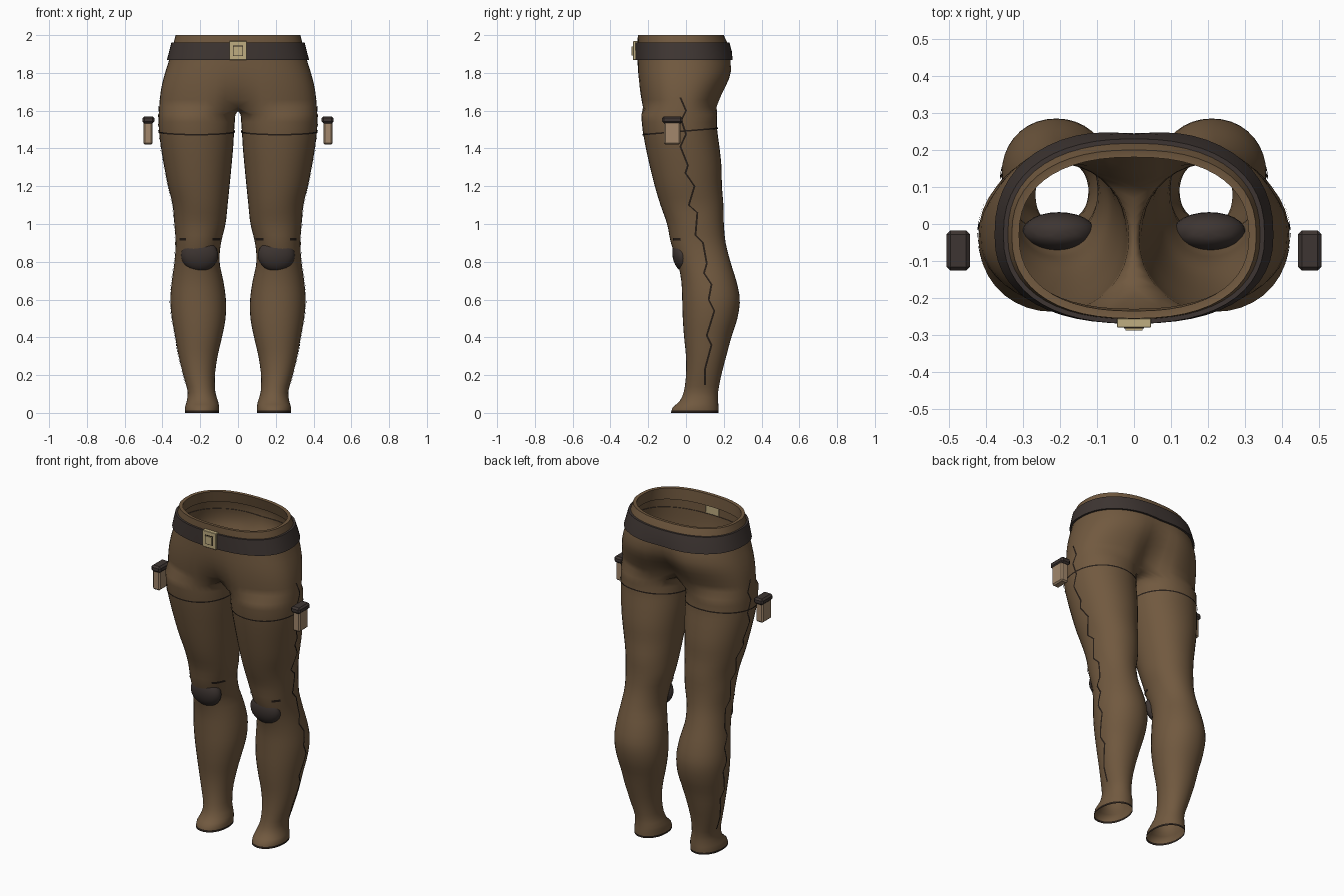
import bpy, bmesh, math
from mathutils import Vector
from mathutils.bvhtree import BVHTree

if "Cube" in bpy.data.objects:
    bpy.data.objects.remove(bpy.data.objects["Cube"])


def material(name, rgb):
    m = bpy.data.materials.new(name)
    m.diffuse_color = (*rgb, 1)
    m.use_nodes = True
    m.node_tree.nodes["Principled BSDF"].inputs["Base Color"].default_value = m.diffuse_color
    return m


BROWN = material("brown cloth", (0.165, 0.100, 0.050))
LEATHER = material("dark leather", (0.048, 0.036, 0.032))
SEAM = material("seam thread", (0.020, 0.013, 0.009))
BRASS = material("pale brass", (0.52, 0.42, 0.22))
TAN = material("tan pouch", (0.36, 0.245, 0.15))


def finish(name, bm, mats, mirror=True, angle=40):
    me = bpy.data.meshes.new(name)
    bm.to_mesh(me)
    bm.free()
    ob = bpy.data.objects.new(name, me)
    bpy.context.collection.objects.link(ob)
    for m in mats:
        me.materials.append(m)
    bpy.ops.object.select_all(action='DESELECT')
    ob.select_set(True)
    bpy.context.view_layer.objects.active = ob
    bpy.ops.object.shade_smooth_by_angle(angle=math.radians(angle))
    if mirror:
        mod = ob.modifiers.new("mirror", 'MIRROR')
        mod.merge_threshold = 0.0005
    return ob


def sample(table, z):
    """Smooth interpolation of table rows (first column is height)."""
    n = len(table)
    i = max(k for k in range(n - 1) if table[k][0] <= z + 1e-6 or k == 0)
    a, b = table[i], table[i + 1]
    p, q = table[max(i - 1, 0)], table[min(i + 2, n - 1)]
    h = b[0] - a[0]
    t = (z - a[0]) / h
    out = []
    for c in range(1, len(a)):
        ma = (b[c] - p[c]) / (b[0] - p[0]) * h
        mb = (q[c] - a[c]) / (q[0] - a[0]) * h
        out.append((2*t**3 - 3*t**2 + 1) * a[c] + (t**3 - 2*t**2 + t) * ma
                   + (3*t**2 - 2*t**3) * b[c] + (t**3 - t**2) * mb)
    return out


def power(v, n):
    return math.copysign(abs(v) ** (2 / n), v) if abs(v) > 1e-6 else 0.0


# leg: height, inner x, outer x, front y, back y
LEG = [(0, .10, .28, -.08, .172), (.03, .10, .28, -.07, .172),
       (.06, .105, .272, -.035, .17), (.11, .12, .266, -.012, .17),
       (.2, .122, .29, 0, .187), (.3, .108, .314, 0, .213),
       (.4, .085, .332, -.01, .24), (.5, .066, .35, -.017, .272),
       (.6, .064, .358, -.02, .285), (.7, .078, .35, -.025, .266),
       (.8, .098, .336, -.045, .235), (.9, .09, .33, -.08, .21),
       (1.0, .066, .337, -.1, .2), (1.1, .055, .346, -.135, .198),
       (1.2, .045, .37, -.165, .19), (1.3, .035, .39, -.19, .188),
       (1.4, .026, .407, -.212, .178), (1.5, .02, .419, -.23, .165),
       (1.58, .014, .42, -.237, .165)]
# hips: height, half width, front y, back y, front dent, back cleft
HIP = [(1.62, .417, -.24, .175, .07, .08), (1.68, .412, -.248, .2, .035, .07),
       (1.74, .402, -.254, .23, .015, .05), (1.8, .386, -.257, .25, .005, .03),
       (1.87, .364, -.257, .243, 0, .01), (1.94, .346, -.257, .225, 0, 0),
       (2.0, .33, -.255, .2, 0, 0)]
N, ARC = 36, 27


def leg_ring(z):
    xi, xo, yf, yb = sample(LEG, z)
    pts = []
    for j in range(N):
        a = math.radians(-130 + 10 * j)
        pts.append(Vector(((xi + xo) / 2 + (xo - xi) / 2 * power(math.cos(a), 2.1),
                           (yf + yb) / 2 + (yb - yf) / 2 * power(math.sin(a), 2.1), z)))
    return pts


def hip_arc(z, off=0.0):
    X, yf, yb, df, db = sample(HIP, z)
    pts = []
    for j in range(ARC):
        a = math.radians(-90 + 180 * j / (ARC - 1))
        x = (X + off) * power(math.cos(a), 2.35)
        s = power(math.sin(a), 2.35)
        if s < 0:
            y = -.03 + s * (-.03 - yf + off) + df * math.exp(-(x / .08) ** 2)
        else:
            y = -.03 + s * (yb + .03 + off) - db * math.exp(-(x / .09) ** 2)
        pts.append(Vector((x, y, z)))
    return pts


def loft(bm, rings, closed):
    for lo, hi in zip(rings, rings[1:]):
        n = min(len(lo), len(hi))
        for j in range(n if closed else n - 1):
            k = (j + 1) % n
            bm.faces.new((lo[j], lo[k], hi[k], hi[j]))


# trousers: open leg tube, crotch saddle, hip shell and folded waist rim
bm = bmesh.new()
add = lambda pts: [bm.verts.new(p) for p in pts]
heights = [0, .012, .03, .045, .06, .085, .11] + [.14 + .04 * i for i in range(37)]
legs = [add(leg_ring(z)) for z in heights]
arc = hip_arc(1.62)
saddle = []
for j in range(1, N - ARC + 1):
    t = j / (N - ARC + 1)
    p = arc[-1].lerp(arc[0], t)
    saddle.append(Vector((0, p.y, 1.62 - .022 * math.sin(math.pi * t))))
crotch = add(arc + saddle)
loft(bm, legs + [crotch], True)
hips = [crotch[:ARC]] + [add(hip_arc(1.62 + .038 * i)) for i in range(1, 11)]
hips += [add(hip_arc(z, o)) for z, o in ((1.999, -.003), (1.999, -.02), (1.93, -.028))]
loft(bm, hips, False)
for f in bm.faces:
    f.material_index = 1 if f.calc_center_median().z < .012 else 0
bm.normal_update()
tree = BVHTree.FromBMesh(bm)
finish("trousers", bm, [BROWN, SEAM], angle=60)


def surface_strip(name, pairs, lift=.004):
    """Thin ribbon laid on the cloth; pairs are (origin, origin, direction)."""
    bm = bmesh.new()
    prev = None
    for a, b, d in pairs:
        d = Vector(d).normalized()
        hits = [tree.ray_cast(Vector(o), d)[0] for o in (a, b)]
        if None in hits:
            prev = None
            continue
        cur = [bm.verts.new(h - d * lift) for h in hits]
        if prev:
            bm.faces.new((prev[0], prev[1], cur[1], cur[0]))
        prev = cur
    return finish(name, bm, [SEAM])


# zigzag outer seam
zig = [(-.03, 1.67), (0, 1.6), (-.025, 1.55), (0, 1.475), (-.03, 1.41), (.01, 1.31),
       (-.003, 1.27), (.045, 1.2), (.015, 1.1), (.06, 1.06), (.05, .94), (.09, .9),
       (.11, .79), (.095, .74), (.135, .68), (.12, .6), (.15, .54), (.11, .41),
       (.135, .36), (.1, .23), (.1, .12)]
pairs = []
for (y0, z0), (y1, z1) in zip(zig, zig[1:]):
    for i in range(4):
        y, z = y0 + (y1 - y0) * i / 4, z0 + (z1 - z0) * i / 4
        pairs.append(((1, y - .005, z), (1, y + .005, z), (-1, 0, 0)))
surface_strip("side_seam", pairs)

# thigh seam, rising slightly to the back
pairs = []
for i in range(73):
    a = math.radians(5 * i)
    c, s = math.cos(a), math.sin(a)
    z = 1.49 + .017 * s
    o = (.22 + c, -.03 + s)
    pairs.append(((*o, z - .004), (*o, z + .004), (-c, -s, 0)))
surface_strip("thigh_seam", pairs)

# short strap ends beside the knee pads
for label, x0, x1 in (("inner", .092, .135), ("outer", .275, .31)):
    surface_strip(label + "_knee_strap",
                  [((x0 + (x1 - x0) * i / 4, -1, .912), (x0 + (x1 - x0) * i / 4, -1, .926), (0, 1, 0))
                   for i in range(5)], .006)

# belt
bm = bmesh.new()
rings = [[bm.verts.new(p) for p in hip_arc(z, o)] for z, o in
         ((1.868, -.004), (1.868, .012), (1.915, .012), (1.96, .012), (1.96, -.004))]
loft(bm, rings, False)
finish("belt", bm, [LEATHER])


def box(name, lo, hi, mat, bevel=0.0, mirror=True):
    bm = bmesh.new()
    bmesh.ops.create_cube(bm, size=1)
    for v in bm.verts:
        v.co = Vector([(l + h) / 2 + c * (h - l) for l, h, c in zip(lo, hi, v.co)])
    if bevel:
        bmesh.ops.bevel(bm, geom=bm.edges[:], offset=bevel, segments=1, affect='EDGES')
    return finish(name, bm, [mat], mirror, 25)


# buckle with a dark line around its raised centre
box("buckle_plate", (-.046, -.28, 1.868), (.046, -.255, 1.968), BRASS, .002, False)
box("buckle_outline", (-.027, -.2815, 1.889), (.027, -.275, 1.945), SEAM, 0, False)
box("buckle_centre", (-.023, -.288, 1.893), (.023, -.275, 1.941), BRASS, 0, False)

# hip pouches with lids
box("pouch", (.452, -.117, 1.42), (.5, -.03, 1.545), TAN, .008)
box("pouch_lid", (.443, -.126, 1.532), (.506, -.018, 1.57), LEATHER, .01)

# knee pads sunk into the cloth
bm = bmesh.new()
bmesh.ops.create_uvsphere(bm, u_segments=24, v_segments=14, radius=1)
for v in bm.verts:
    x, y, z = v.co
    v.co = Vector((.203 + .098 * x, -.02 + .052 * y - .008 * z * (y < 0), .835 + .086 * z))
finish("knee_pad", bm, [LEATHER], angle=60)
